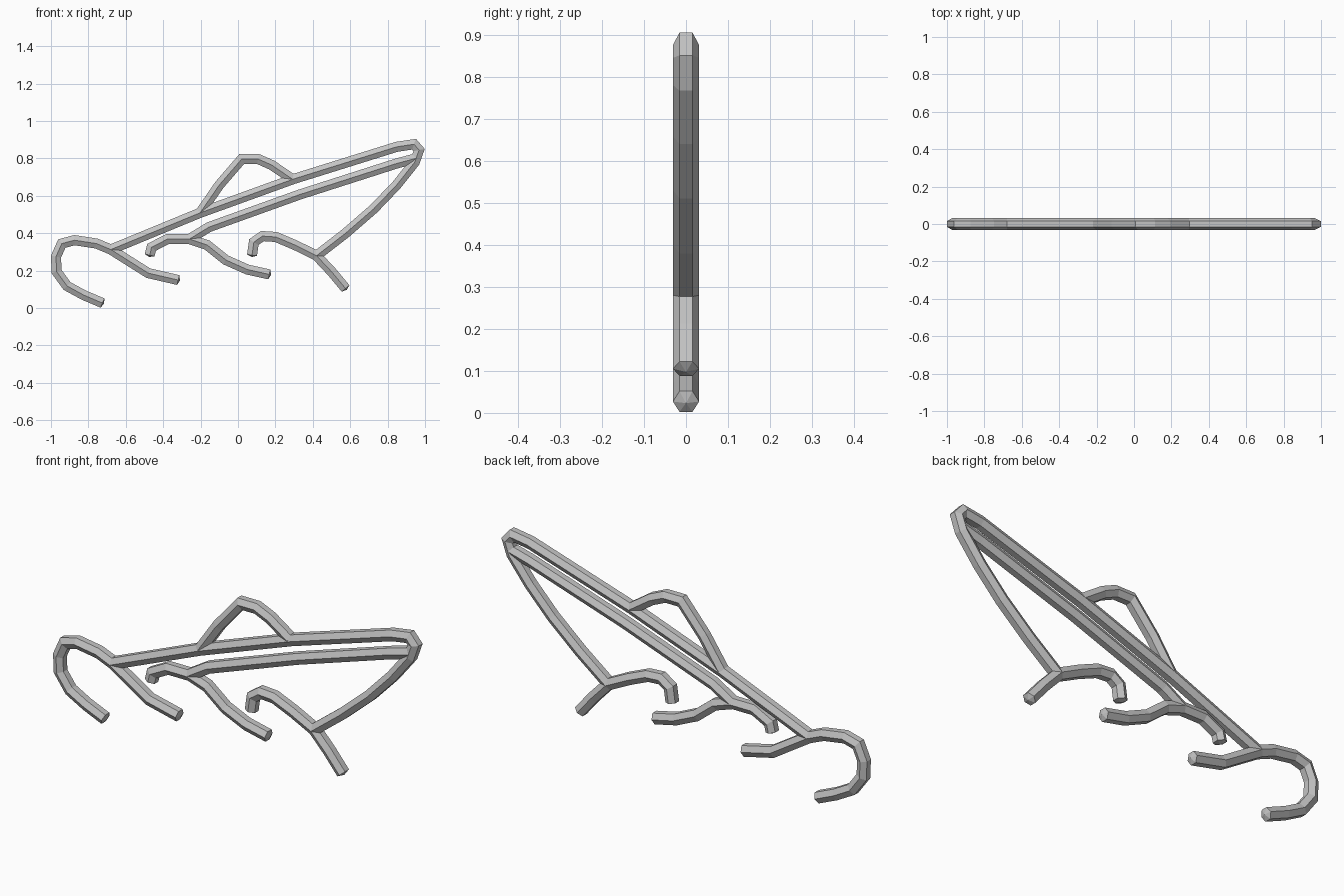
import bpy
import bmesh
from math import cos, sin, pi
from mathutils import Vector

cube = bpy.data.objects.get("Cube")
if cube:
    bpy.data.objects.remove(cube, do_unlink=True)

SIDES = 6
RADIUS = 0.031
TIP = 0.01

grey = bpy.data.materials.new("plain_grey")
grey.use_nodes = True
colour = (0.55, 0.55, 0.55, 1)
grey.diffuse_color = colour
grey.node_tree.nodes["Principled BSDF"].inputs["Base Color"].default_value = colour


def hex_bar(name, path):
    """Sweep a mitred hexagon, one corner facing front, along an x-z path."""
    points = [Vector((x, 0, z)) for x, z in path]
    steps = [(b - a).normalized() for a, b in zip(points, points[1:])]
    bm = bmesh.new()
    rings = []
    for i, point in enumerate(points):
        before = steps[max(i - 1, 0)]
        after = steps[min(i, len(steps) - 1)]
        along = (before + after).normalized()
        across = Vector((-along.z, 0, along.x)) / along.dot(after)
        ring = []
        for k in range(SIDES):
            angle = k * 2 * pi / SIDES
            offset = Vector((0, cos(angle), 0)) + across * sin(angle)
            ring.append(bm.verts.new(point + offset * RADIUS))
        rings.append(ring)

    # side walls
    for low, high in zip(rings, rings[1:]):
        for k in range(SIDES):
            n = (k + 1) % SIDES
            bm.faces.new((low[k], low[n], high[n], high[k]))

    # shallow pointed ends
    ends = ((rings[0], points[0] - steps[0] * TIP),
            (rings[-1], points[-1] + steps[-1] * TIP))
    for ring, position in ends:
        apex = bm.verts.new(position)
        for k in range(SIDES):
            bm.faces.new((ring[k], ring[(k + 1) % SIDES], apex))

    bmesh.ops.recalc_face_normals(bm, faces=bm.faces)
    mesh = bpy.data.meshes.new(name)
    bm.to_mesh(mesh)
    bm.free()
    mesh.materials.append(grey)
    obj = bpy.data.objects.new(name, mesh)
    bpy.context.collection.objects.link(obj)
    return obj


# Points where the bars join
rear_joint = (-0.68, 0.313)
middle_joint = (-0.26, 0.369)
front_joint = (0.42, 0.28)

# Curled hook at the low end, running on into a short foot
hex_bar("rear_hook", [
    (-0.725, 0.027), (-0.826, 0.07), (-0.914, 0.118), (-0.97, 0.195),
    (-0.973, 0.275), (-0.942, 0.345), (-0.874, 0.363), (-0.757, 0.345),
    rear_joint, (-0.48, 0.187), (-0.32, 0.15)])

# Long upper bar that turns round the tip and back down
hex_bar("upper_bar", [
    rear_joint, (-0.206, 0.508), (0.297, 0.69), (0.848, 0.862),
    (0.941, 0.876), (0.968, 0.845), (0.945, 0.78), (0.848, 0.658),
    (0.725, 0.53), (0.575, 0.4), front_joint])

# Parallel lower bar
hex_bar("lower_bar", [
    middle_joint, (-0.155, 0.433), (0.33, 0.607), (0.848, 0.773),
    (0.95, 0.8)])

# Raised hump on the upper bar
hex_bar("top_fin", [
    (-0.2, 0.513), (-0.1, 0.658), (0.02, 0.797), (0.107, 0.797),
    (0.18, 0.765), (0.29, 0.69)])

# Two curved feet under the bars
hex_bar("middle_foot", [
    (-0.472, 0.283), (-0.462, 0.325), (-0.377, 0.369), middle_joint,
    (-0.165, 0.337), (-0.065, 0.257), (0.05, 0.206), (0.167, 0.18)])
hex_bar("front_foot", [
    (0.075, 0.283), (0.085, 0.353), (0.131, 0.385), (0.203, 0.38),
    (0.305, 0.337), front_joint, (0.5, 0.195), (0.575, 0.105)])
